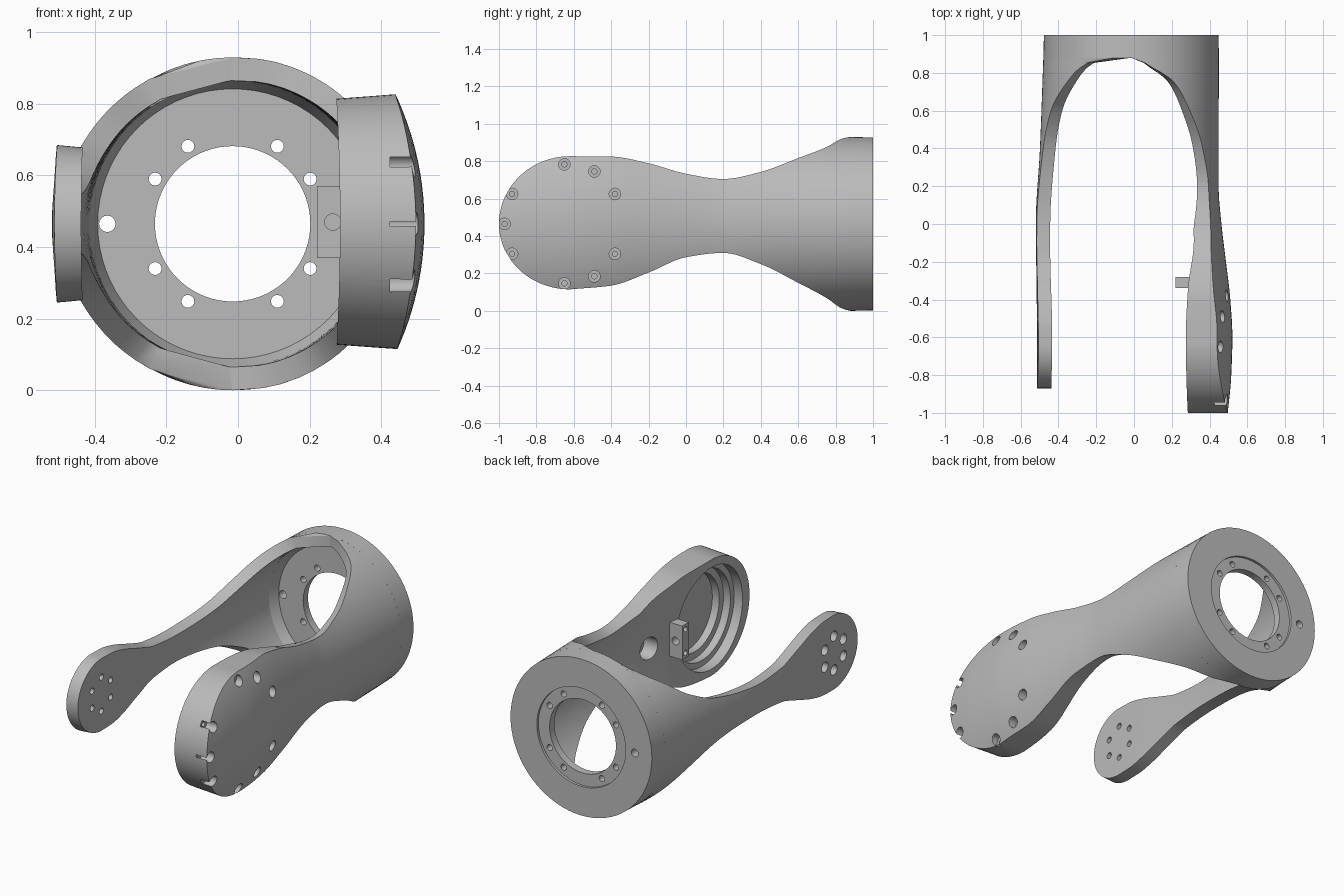
import bpy, bmesh, math
from mathutils import Matrix, Vector

cube = bpy.data.objects.get("Cube")
if cube:
    bpy.data.objects.remove(cube, do_unlink=True)

grey = bpy.data.materials.new("satin grey")
grey.use_nodes = True
grey.diffuse_color = (0.5, 0.5, 0.5, 1)
grey.node_tree.nodes["Principled BSDF"].inputs["Base Color"].default_value = (0.5, 0.5, 0.5, 1)

CX, CZ = -0.015, 0.465      # axis of the ring
Y0 = 0.88                   # plane where the arms meet the ring


def finish(name, bm):
    bmesh.ops.remove_doubles(bm, verts=bm.verts, dist=1e-5)
    bmesh.ops.recalc_face_normals(bm, faces=bm.faces)
    mesh = bpy.data.meshes.new(name)
    bm.to_mesh(mesh)
    bm.free()
    mesh.materials.append(grey)
    obj = bpy.data.objects.new(name, mesh)
    bpy.context.collection.objects.link(obj)
    return obj


def lathe(bm, profile, centre, axis, seg):
    """Spin (radius, position along axis) pairs round the X or Y axis."""
    turn = Matrix.Rotation(math.pi / 2, 4, 'Y') if axis == 'X' else Matrix.Rotation(-math.pi / 2, 4, 'X')
    mat = Matrix.Translation(Vector(centre)) @ turn
    rings = []
    for i in range(seg):
        a = 2 * math.pi * i / seg
        rings.append([bm.verts.new(mat @ Vector((r * math.cos(a), r * math.sin(a), p)))
                      for r, p in profile])
    n = len(profile)
    for i in range(seg):
        a, b = rings[i], rings[(i + 1) % seg]
        for j in range(n):
            k = (j + 1) % n
            if profile[j][0] == 0 and profile[k][0] == 0:
                continue
            bm.faces.new((a[j], b[j], b[k], a[k]))
    bmesh.ops.remove_doubles(bm, verts=bm.verts, dist=1e-6)


def pin(bm, r, a, b, centre, axis, seg=16):
    lathe(bm, [(0, a), (r, a), (r, b), (0, b)], centre, axis, seg)


def cut(obj, bm):
    cutter = finish("cutter", bm)
    cutter.hide_render = True
    mod = obj.modifiers.new("holes", 'BOOLEAN')
    mod.operation = 'DIFFERENCE'
    mod.solver = 'EXACT'
    mod.use_self = True
    mod.object = cutter
    bpy.context.view_layer.objects.active = obj
    bpy.ops.object.modifier_apply(modifier=mod.name)
    bpy.data.objects.remove(cutter, do_unlink=True)


def smooth(obj):
    bpy.ops.object.select_all(action='DESELECT')
    obj.select_set(True)
    bpy.context.view_layer.objects.active = obj
    bpy.ops.object.shade_smooth_by_angle(angle=math.radians(30))


def curve(points):
    """Smooth monotone curve through (y, value) points."""
    pts = sorted(points)
    d = [(q[1] - p[1]) / (q[0] - p[0]) for p, q in zip(pts, pts[1:])]
    m = [d[0]] + [2 * a * b / (a + b) if a * b > 0 else 0 for a, b in zip(d, d[1:])] + [d[-1]]

    def f(y):
        y = min(max(y, pts[0][0]), pts[-1][0])
        i = max(k for k in range(len(d)) if y >= pts[k][0])
        w = pts[i + 1][0] - pts[i][0]
        t = (y - pts[i][0]) / w
        return (pts[i][1] * (1 + 2 * t) * (1 - t) ** 2 + m[i] * w * t * (1 - t) ** 2
                + pts[i + 1][1] * t * t * (3 - 2 * t) + m[i + 1] * w * t * t * (t - 1))
    return f


def arm(name, side, pad_y, tip_y, top, bottom, outer, inner, r_out, r_in, k):
    """Loft a curved blade from the ring to a rounded pad."""
    ys = [Y0 + (pad_y - Y0) * i / 56 for i in range(57)]
    ys += [pad_y + (tip_y - pad_y) * math.sin(math.pi / 2 * i / 24.3) for i in range(1, 25)]
    cols = 32
    bm = bmesh.new()
    loops = []
    for y in ys:
        u = max(0, (pad_y - y) / (pad_y - tip_y))
        round_off = math.sqrt(1 - u * u)
        hi, lo = top(y) * round_off, bottom(y) * round_off

        def row(xmax, radius, scale):
            out = []
            for j in range(cols + 1):
                s = math.sin(math.pi * (j / cols - 0.5))
                z = scale * ((hi - lo) / 2 + (hi + lo) / 2 * s)
                x = xmax - radius + math.sqrt(max(0, radius * radius - z * z))
                out.append(bm.verts.new((CX + side * x, y, CZ + z)))
            return out
        loops.append(row(outer(y), r_out(y), 1) + row(inner(y), r_in(y), k(y))[::-1])
    n = len(loops[0])
    for a, b in zip(loops, loops[1:]):
        for j in range(n):
            bm.faces.new((a[j], a[(j + 1) % n], b[(j + 1) % n], b[j]))
    for end in (loops[0], loops[-1]):
        for j in range(cols):
            bm.faces.new((end[j], end[j + 1], end[n - 2 - j], end[n - 1 - j]))
    return finish(name, bm)


# Mounting ring with a shallow step on its back
bm = bmesh.new()
lathe(bm, [(.465, Y0), (.462, 1), (.29, 1), (.29, .985), (.217, .985),
           (.217, .94), (.377, .94), (.40, Y0)], (CX, 0, CZ), 'Y', 72)
ring = finish("mounting_ring", bm)
bm = bmesh.new()
for i in range(12):
    if i % 3:
        a = math.radians(30 * i)
        pin(bm, .018, .9, 1.1, (CX + .25 * math.cos(a), 0, CZ + .25 * math.sin(a)), 'Y')
pin(bm, .023, .9, 1.1, (CX - .35, 0, CZ), 'Y')
cut(ring, bm)
smooth(ring)

# Broad arm with the hollow joint housing
broad = arm(
    "broad_arm", 1, -.62, -1,
    curve([(.88, .465), (.84, .458), (.75, .41), (.6, .352), (.4, .278), (.2, .24),
           (0, .268), (-.2, .324), (-.4, .36), (-.62, .362)]),
    curve([(.88, .465), (.84, .455), (.75, .395), (.6, .315), (.4, .215), (.2, .155),
           (0, .178), (-.2, .26), (-.4, .33), (-.62, .35)]),
    curve([(.88, .465), (.4, .463), (.2, .463), (0, .478), (-.2, .502), (-.4, .525),
           (-.6, .536), (-.8, .53), (-1, .512)]),
    curve([(.88, .40), (.4, .40), (.15, .39), (-.1, .355), (-.35, .31), (-.6, .3), (-1, .3)]),
    curve([(.88, .465), (.4, .5), (0, .65), (-.5, .85)]),
    curve([(.88, .40), (.4, .45), (0, .8), (-.35, 6)]),
    curve([(.88, .86), (.4, .88), (0, .92), (-.5, .965)]))

# Stepped recess, cable hole and countersunk screw holes
bm = bmesh.new()
lathe(bm, [(0, .2), (.3, .2), (.3, .34), (.265, .34), (.265, .385), (.225, .385),
           (.225, .43), (0, .43)], (0, -.635, CZ), 'X', 64)
cut(broad, bm)
bm = bmesh.new()
pin(bm, .065, .2, .41, (0, -.13, CZ), 'X', 32)
for y, dz in ((-.65, .318), (-.49, .28), (-.38, .16), (-.93, .16), (-.97, 0)):
    for z in {CZ + dz, CZ - dz}:
        lathe(bm, [(0, .36), (.014, .36), (.014, .425), (.031, .425), (.031, .6), (0, .6)],
              (0, y, z), 'X', 20)
cut(broad, bm)
smooth(broad)

# Slim arm with the bolted pad
slim_half = curve([(.88, .465), (.86, .415), (.8, .36), (.75, .325), (.6, .215), (.4, .13),
                   (.2, .095), (.05, .085), (-.15, .1), (-.3, .145), (-.45, .195),
                   (-.56, .217), (-.65, .22)])
slim = arm(
    "slim_arm", -1, -.65, -.87, slim_half, slim_half,
    curve([(.88, .465), (.4, .483), (0, .505), (-.4, .5), (-.87, .498)]),
    curve([(.88, .40), (.4, .415), (0, .432), (-.2, .43), (-.5, .423), (-.87, .423)]),
    curve([(.88, .465), (.4, .5), (0, .7), (-.4, 3)]),
    curve([(.88, .40), (.4, .45), (0, .9), (-.4, 6)]),
    curve([(.88, .86), (.4, .88), (0, .92), (-.5, .97)]))
bm = bmesh.new()
for i in range(6):
    a = math.radians(30 + 60 * i)
    lathe(bm, [(0, -.6), (.03, -.6), (.03, -.465), (.018, -.465), (.018, -.4), (0, -.4)],
          (0, -.65 + .1 * math.cos(a), CZ + .1 * math.sin(a)), 'X', 20)
cut(slim, bm)
smooth(slim)

# Stop block beside the recess
bm = bmesh.new()
bmesh.ops.create_cube(bm, size=1, matrix=Matrix.Translation((.275, -.31, .47))
                      @ Matrix.Diagonal((.11, .06, .2, 1)))
block = finish("stop_block", bm)
bm = bmesh.new()
pin(bm, .023, -.4, -.2, (.265, 0, .47), 'Y')
for z in (.40, .54):
    pin(bm, .016, .1, .27, (0, -.31, z), 'X')
cut(block, bm)
smooth(block)
